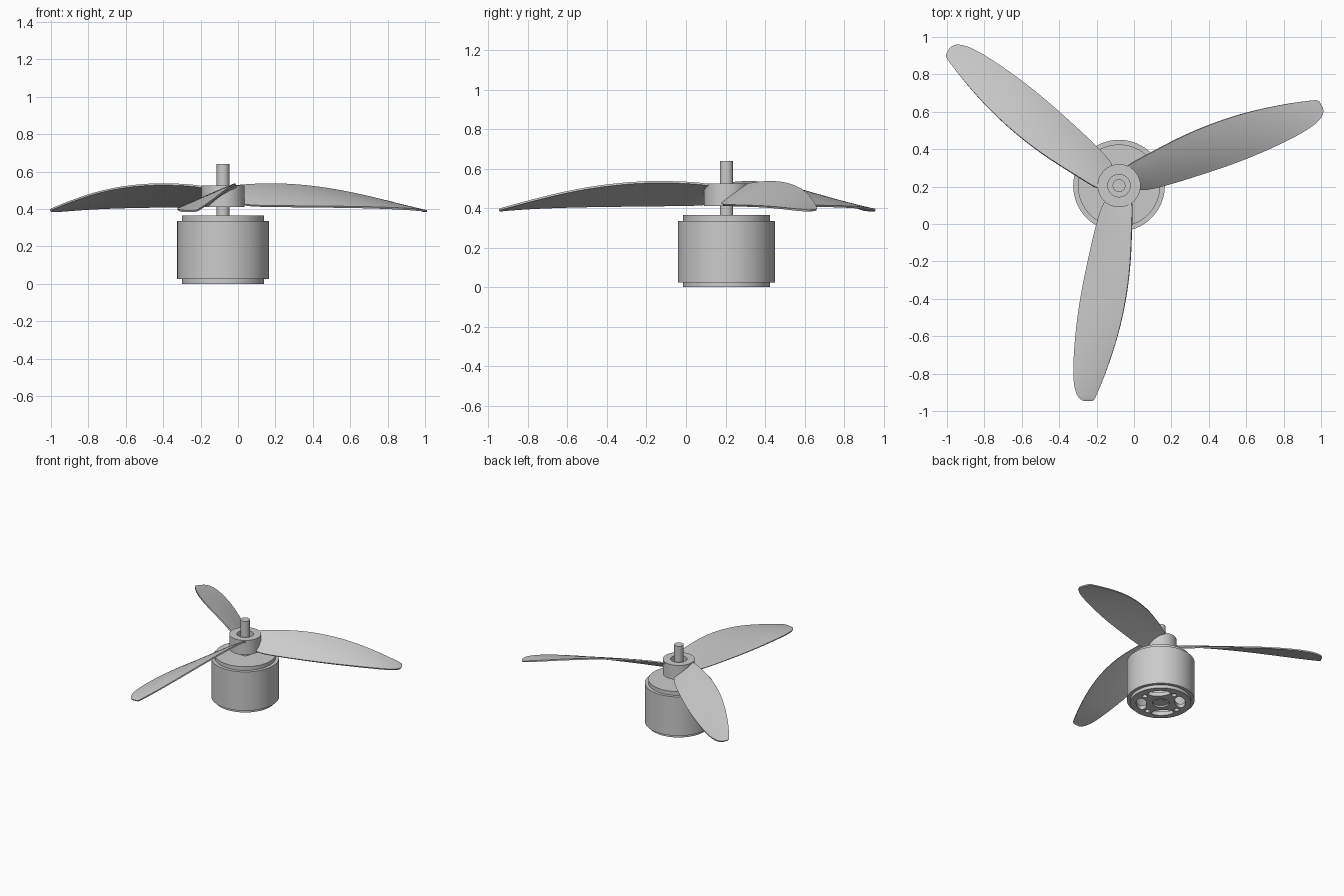
import bpy, bmesh, math
from mathutils import Matrix, Vector

cube = bpy.data.objects.get("Cube")
if cube:
    bpy.data.objects.remove(cube, do_unlink=True)

AXIS = Vector((-0.08, 0.205, 0))

grey = bpy.data.materials.new("plain grey")
grey.use_nodes = True
grey.diffuse_color = (0.6, 0.6, 0.6, 1)
grey.node_tree.nodes["Principled BSDF"].inputs["Base Color"].default_value = (0.6, 0.6, 0.6, 1)


def add_object(name, bm):
    mesh = bpy.data.meshes.new(name)
    bmesh.ops.recalc_face_normals(bm, faces=bm.faces)
    bm.to_mesh(mesh)
    bm.free()
    mesh.materials.append(grey)
    obj = bpy.data.objects.new(name, mesh)
    obj.location = AXIS
    bpy.context.collection.objects.link(obj)
    return obj


def activate(obj):
    bpy.ops.object.select_all(action='DESELECT')
    obj.select_set(True)
    bpy.context.view_layer.objects.active = obj


def smooth(obj):
    activate(obj)
    bpy.ops.object.shade_smooth_by_angle(angle=math.radians(35))


def lathe(name, profile, steps=64):
    """Turn a closed (radius, height) outline around the motor axis."""
    bm = bmesh.new()
    verts = [bm.verts.new((r, 0, z)) for r, z in profile]
    edges = [bm.edges.new((verts[i - 1], verts[i])) for i in range(len(verts))]
    bmesh.ops.spin(bm, geom=verts + edges, cent=(0, 0, 0), axis=(0, 0, 1),
                   angle=math.tau, steps=steps, use_merge=False)
    bmesh.ops.remove_doubles(bm, verts=bm.verts, dist=1e-4)
    bmesh.ops.dissolve_degenerate(bm, edges=bm.edges, dist=1e-5)
    return add_object(name, bm)


# Motor: hollow can with a stepped cap, and a base plate below
smooth(lathe("motor_can", [(0.03, 0.365), (0.22, 0.365), (0.22, 0.335), (0.245, 0.335),
                           (0.245, 0.025), (0.205, 0.025), (0.205, 0.32), (0.03, 0.32)]))
base = lathe("base_plate", [(0.06, 0), (0.22, 0), (0.22, 0.03), (0.06, 0.03)])

# Vent slots and screw holes cut through the base plate
bm = bmesh.new()
for i in range(4):
    for turn, dist, radial, along in ((45, 0.14, 0.038, 0.08), (0, 0.15, 0.019, 0.019)):
        m = (Matrix.Rotation(math.radians(turn + 90 * i), 4, 'Z')
             @ Matrix.Translation((dist, 0, 0.015))
             @ Matrix.Diagonal((radial, along, 1, 1)))
        bmesh.ops.create_cone(bm, cap_ends=True, segments=28, radius1=1, radius2=1,
                              depth=0.1, matrix=m)
cutter = add_object("vent_cutter", bm)
cutter.hide_render = True
cut = base.modifiers.new("vents", 'BOOLEAN')
cut.operation, cut.object, cut.solver = 'DIFFERENCE', cutter, 'EXACT'
activate(base)
bpy.ops.object.modifier_apply(modifier=cut.name)
bpy.data.objects.remove(cutter, do_unlink=True)
smooth(base)

# Shaft and bearing sleeve
smooth(lathe("shaft", [(0, 0.01), (0.034, 0.01), (0.034, 0.64), (0, 0.64)], 40))
smooth(lathe("bearing_sleeve", [(0.034, 0.012), (0.06, 0.012), (0.06, 0.32), (0.034, 0.32)], 40))

# Propeller hub with a counterbore
smooth(lathe("propeller_hub", [(0.033, 0.41), (0.115, 0.41), (0.115, 0.525),
                               (0.06, 0.525), (0.06, 0.45), (0.033, 0.45)]))

# Blade stations: distance out, trailing x, leading x, trailing z, leading z
STATIONS = [
    (0.08, -0.08, 0.075, 0.418, 0.52), (0.2, -0.12, 0.068, 0.415, 0.531),
    (0.4, -0.165, 0.064, 0.413, 0.535), (0.6, -0.207, 0.04, 0.411, 0.519),
    (0.8, -0.234, -0.003, 0.408, 0.486), (1.0, -0.247, -0.07, 0.4, 0.435),
    (1.09, -0.238, -0.108, 0.393, 0.41), (1.14, -0.215, -0.128, 0.389, 0.397),
    (1.15, -0.185, -0.143, 0.387, 0.39)]
SPAN = 6
bm = bmesh.new()
rows = []
for out, x0, x1, z0, z1 in STATIONS:
    row = []
    for j in range(SPAN + 1):
        t = j / SPAN
        camber = 0.3 * (z1 - z0) * t * (1 - t)
        row.append(bm.verts.new((x0 + (x1 - x0) * t, -out, z0 + (z1 - z0) * t + camber)))
    rows.append(row)
for a, b in zip(rows, rows[1:]):
    for j in range(SPAN):
        bm.faces.new((a[j], b[j], b[j + 1], a[j + 1]))
blade = add_object("blade_1", bm)
sub = blade.modifiers.new("round", 'SUBSURF')
sub.levels = sub.render_levels = 2
thick = blade.modifiers.new("thickness", 'SOLIDIFY')
thick.thickness, thick.offset = 0.01, 0
activate(blade)
for name in (sub.name, thick.name):
    bpy.ops.object.modifier_apply(modifier=name)
smooth(blade)

# Two more blades, evenly spaced
for k in (1, 2):
    twin = blade.copy()
    twin.name = "blade_%d" % (k + 1)
    twin.rotation_euler.z = k * math.tau / 3
    bpy.context.collection.objects.link(twin)
